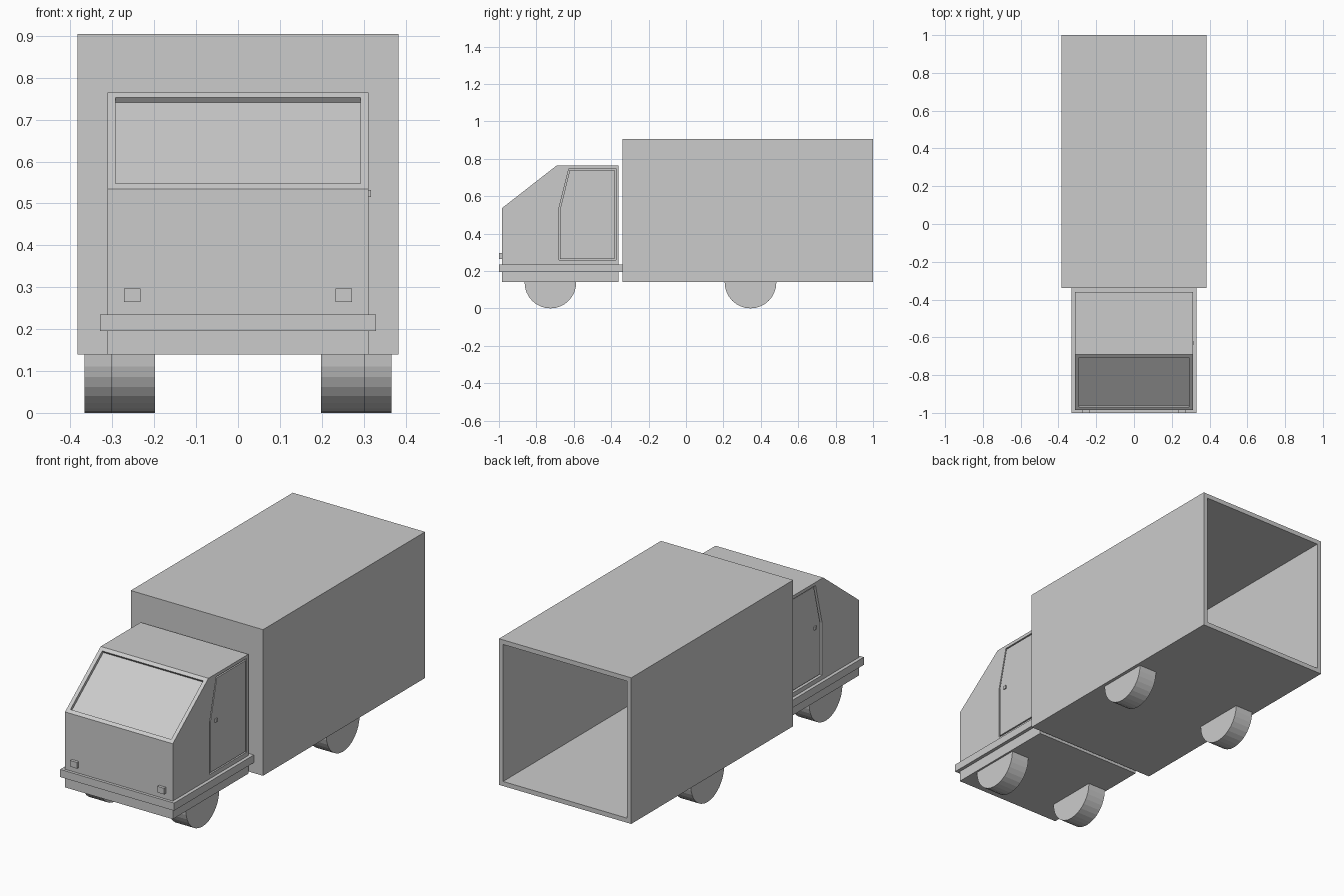
import bpy, bmesh, math

if "Cube" in bpy.data.objects:
    bpy.data.objects.remove(bpy.data.objects["Cube"])


def finish(bm, name):
    bmesh.ops.recalc_face_normals(bm, faces=bm.faces[:])
    me = bpy.data.meshes.new(name)
    bm.to_mesh(me)
    bm.free()
    ob = bpy.data.objects.new(name, me)
    bpy.context.collection.objects.link(ob)
    return ob


def prism_bm(profile, x0, x1):
    """Extrude a (y, z) profile from x0 to x1."""
    bm = bmesh.new()
    face = bm.faces.new([bm.verts.new((x0, y, z)) for y, z in profile])
    ext = bmesh.ops.extrude_face_region(bm, geom=[face])
    verts = [g for g in ext["geom"] if isinstance(g, bmesh.types.BMVert)]
    bmesh.ops.translate(bm, verts=verts, vec=(x1 - x0, 0, 0))
    bmesh.ops.recalc_face_normals(bm, faces=bm.faces[:])
    return bm


def prism(name, profile, x0, x1):
    return finish(prism_bm(profile, x0, x1), name)


def rect(y0, y1, z0, z1):
    return [(y0, z0), (y1, z0), (y1, z1), (y0, z1)]


def recess(bm, face, rim, depth):
    """Inset a face by a rim, then push its middle straight inwards."""
    bmesh.ops.inset_region(bm, faces=[face], thickness=rim, use_even_offset=True)
    face.normal_update()
    n = face.normal.copy()
    ext = bmesh.ops.extrude_discrete_faces(bm, faces=[face])
    bmesh.ops.translate(bm, verts=ext["faces"][0].verts[:], vec=-n * depth)


# Cargo box, open at the back
bm = prism_bm(rect(-0.34, 1.0, 0.14, 0.905), -0.383, 0.383)
recess(bm, max(bm.faces, key=lambda f: f.normal.y), 0.024, 1.316)
finish(bm, "cargo_box")

# Cab with recessed windshield
bm = prism_bm([(-0.985, 0.14), (-0.36, 0.14), (-0.36, 0.765),
               (-0.69, 0.765), (-0.985, 0.535)], -0.312, 0.312)
slope = next(f for f in bm.faces if f.normal.y < -0.3 and f.normal.z > 0.3)
recess(bm, slope, 0.02, 0.015)
cab = finish(bm, "cab")

# Doors set in a narrow groove, with handles
outer = [(-0.68, 0.258), (-0.375, 0.258), (-0.375, 0.748),
         (-0.626, 0.748), (-0.68, 0.533)]
inner = [(-0.673, 0.265), (-0.382, 0.265), (-0.382, 0.741),
         (-0.621, 0.741), (-0.673, 0.532)]
for side, s, skin in (("right", 1, 0.312), ("left", -1, 0.305)):
    cutter = prism(side + "_door_cutter", outer, s * 0.297, s * 0.35)
    cutter.hide_render = True
    cutter.hide_set(True)
    mod = cab.modifiers.new(side + "_door_groove", 'BOOLEAN')
    mod.operation = 'DIFFERENCE'
    mod.solver = 'EXACT'
    mod.object = cutter
    prism(side + "_door", inner, s * 0.29, s * skin)
    prism(side + "_door_handle", rect(-0.638, -0.621, 0.515, 0.532),
          s * 0.30, s * (skin + 0.006))

# Bumper band around the cab
prism("bumper", rect(-1.0, -0.34, 0.195, 0.235), -0.33, 0.33)

# Headlights
for side, s in (("right", 1), ("left", -1)):
    prism(side + "_headlight", rect(-1.0, -0.975, 0.265, 0.297), s * 0.233, s * 0.272)

# Half-round wheels: only the part below the body
R = 0.138
for axle, cy, x0, x1 in (("front", -0.725, 0.198, 0.302), ("rear", 0.345, 0.262, 0.366)):
    arc = [(cy + R * math.cos(a), R + R * math.sin(a))
           for a in (math.pi * (1 + i / 16) for i in range(17))]
    arc += [(cy + R, 0.142), (cy - R, 0.142)]
    for side, s in (("right", 1), ("left", -1)):
        prism(f"{axle}_{side}_wheel", arc, s * x0, s * x1)
